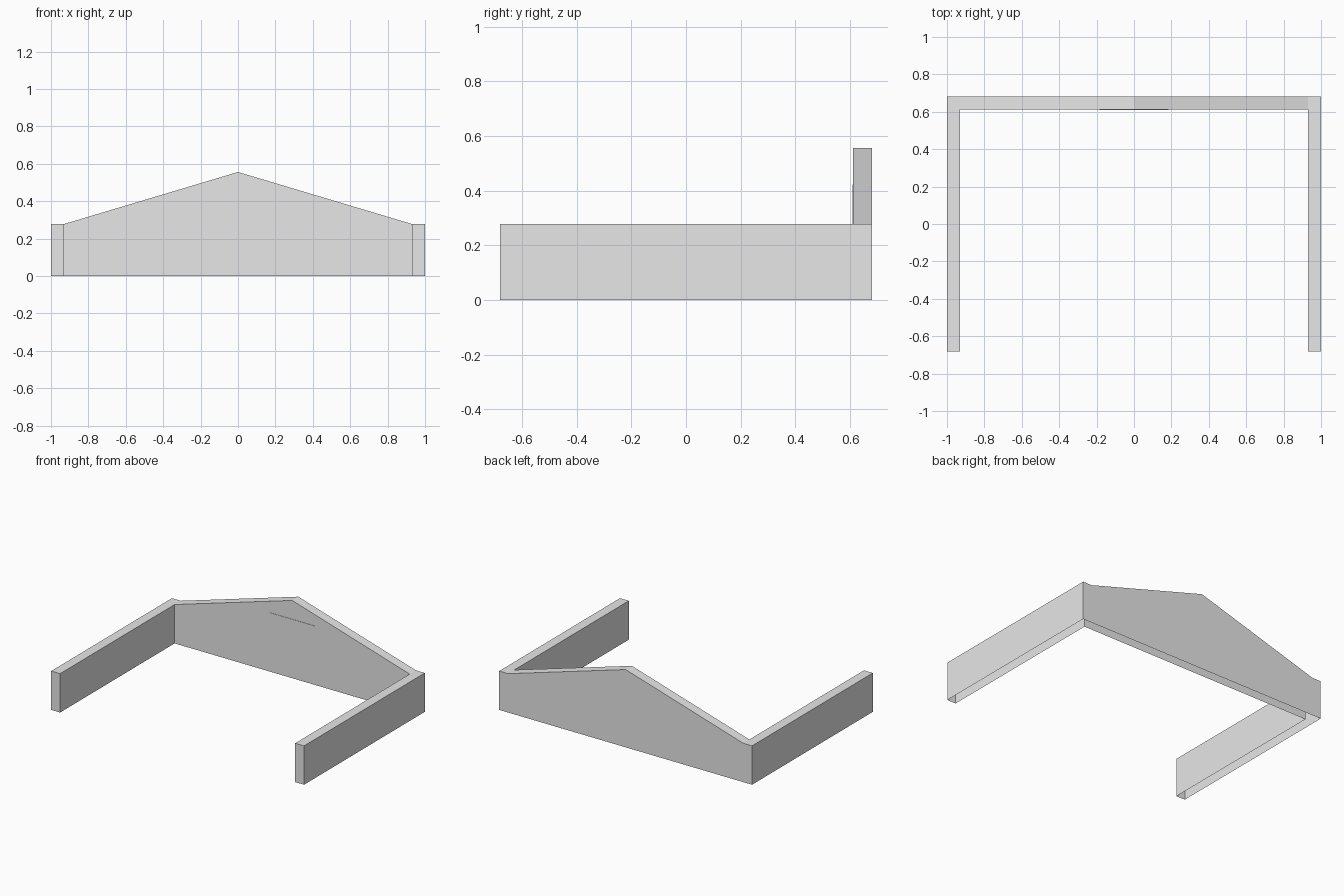
import bpy, bmesh

if "Cube" in bpy.data.objects:
    bpy.data.objects.remove(bpy.data.objects["Cube"])

# Main dimensions
X, XI = 1.0, 0.93          # outer and inner faces of the side walls
Y, YI = 0.682, 0.612       # outer and inner faces of the back wall
EAVE, PEAK = 0.278, 0.556

grey = bpy.data.materials.new("wall grey")
grey.diffuse_color = (0.8, 0.8, 0.8, 1)
grey.use_nodes = True
grey.node_tree.nodes["Principled BSDF"].inputs["Base Color"].default_value = grey.diffuse_color


def finish(name, bm):
    bmesh.ops.remove_doubles(bm, verts=bm.verts, dist=1e-4)
    bmesh.ops.recalc_face_normals(bm, faces=bm.faces)
    mesh = bpy.data.meshes.new(name)
    bm.to_mesh(mesh)
    bm.free()
    mesh.materials.append(grey)
    obj = bpy.data.objects.new(name, mesh)
    bpy.context.collection.objects.link(obj)
    return obj


def face(bm, *pts):
    bm.faces.new([bm.verts.new(p) for p in pts])


# U-shaped wall shell with a gabled back, open underneath
bm = bmesh.new()
face(bm, (-X, Y, 0), (X, Y, 0), (X, Y, EAVE), (XI, Y, EAVE),
     (0, Y, PEAK), (-XI, Y, EAVE), (-X, Y, EAVE))
face(bm, (-XI, YI, 0), (XI, YI, 0), (XI, YI, EAVE), (0, YI, PEAK), (-XI, YI, EAVE))
for s in (-1, 1):
    o, i = s * X, s * XI
    # outer side, inner side, front end
    face(bm, (o, -Y, 0), (o, Y, 0), (o, Y, EAVE), (o, YI, EAVE), (o, -Y, EAVE))
    face(bm, (i, -Y, 0), (i, YI, 0), (i, YI, EAVE), (i, -Y, EAVE))
    face(bm, (i, -Y, 0), (o, -Y, 0), (o, -Y, EAVE), (i, -Y, EAVE))
    # side wall top, corner top, gable slope
    face(bm, (i, -Y, EAVE), (o, -Y, EAVE), (o, YI, EAVE), (i, YI, EAVE))
    face(bm, (i, YI, EAVE), (o, YI, EAVE), (o, Y, EAVE), (i, Y, EAVE))
    face(bm, (i, YI, EAVE), (0, YI, PEAK), (0, Y, PEAK), (i, Y, EAVE))
finish("gabled_walls", bm)

# Thin rectangular panel on the inner face of the gable
bm = bmesh.new()
bmesh.ops.create_cube(bm, size=1)
bmesh.ops.scale(bm, vec=(0.37, 0.003, 0.208), verts=bm.verts)
bmesh.ops.translate(bm, vec=(0, YI - 0.001, 0.318), verts=bm.verts)
finish("gable_panel", bm)
